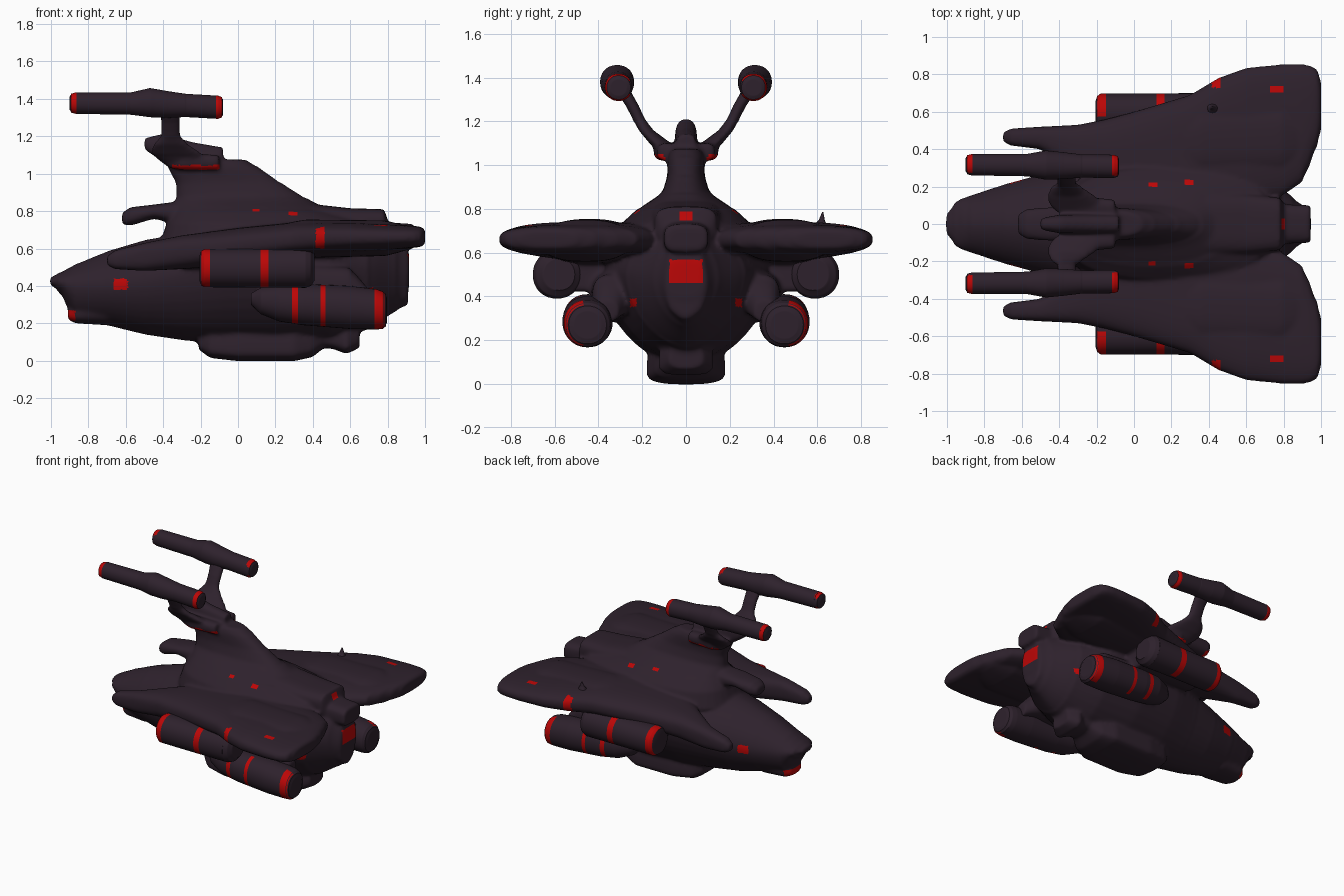
import bpy, bmesh, math

def material(name, rgb):
    m = bpy.data.materials.new(name)
    m.diffuse_color = (*rgb, 1)
    return m

HULL = material("dark plum hull", (0.027, 0.0155, 0.0255))
RED = material("signal red", (0.5, 0.002, 0.002))

def spow(v, e):
    return math.copysign(abs(v) ** e, v)

def loft(bm, rows, axis='x', mirror=False, n=70, m=40, smooth=3, e=0.8):
    """Rows: (station, y centre, half width, low, widest, high) of oval sections."""
    length = rows[-1][0] - rows[0][0]
    stations = sorted({r[0] for r in rows} |
                      {rows[0][0] + length * i / n for i in range(n + 1)})
    samples, k = [], 0
    for s in stations:
        while k < len(rows) - 2 and s > rows[k + 1][0]:
            k += 1
        a, b = rows[k], rows[k + 1]
        t = (s - a[0]) / (b[0] - a[0])
        samples.append([p + (q - p) * t for p, q in zip(a, b)])
    for _ in range(smooth):
        samples = [samples[0]] + [
            [samples[i][0]] + [(samples[i - 1][j] + 2 * samples[i][j] + samples[i + 1][j]) / 4
                               for j in range(1, 6)]
            for i in range(1, len(samples) - 1)] + [samples[-1]]
    for side in ((1, -1) if mirror else (1,)):
        rings = []
        for s, yc, hw, lo, mid, hi in samples:
            ring = []
            for i in range(m):
                a = 2 * math.pi * i / m
                c, q = spow(math.cos(a), e), spow(math.sin(a), e)
                y = side * (yc + hw * c)
                v = mid + (hi - mid if q > 0 else mid - lo) * q
                ring.append(bm.verts.new((s, y, v) if axis == 'x' else (v, y, s)))
            rings.append(ring)
        for r0, r1 in zip(rings, rings[1:]):
            for i in range(m):
                j = (i + 1) % m
                bm.faces.new((r0[i], r0[j], r1[j], r1[i]))
        bm.faces.new(rings[0])
        bm.faces.new(rings[-1])

def make_object(name, bm):
    bmesh.ops.recalc_face_normals(bm, faces=bm.faces[:])
    mesh = bpy.data.meshes.new(name)
    bm.to_mesh(mesh)
    bm.free()
    ob = bpy.data.objects.new(name, mesh)
    bpy.context.collection.objects.link(ob)
    return ob

def paint(mesh, rule):
    mesh.materials.clear()
    mesh.materials.append(HULL)
    mesh.materials.append(RED)
    for f in mesh.polygons:
        f.use_smooth = True
        f.material_index = 1 if rule(f) else 0

body = bmesh.new()
# main hull, nose to stern
loft(body, [(-1.005, 0, .05, .405, .425, .445), (-.965, 0, .11, .38, .42, .465),
            (-.93, 0, .135, .33, .42, .48), (-.88, 0, .15, .22, .40, .51),
            (-.7, 0, .21, .19, .40, .585), (-.5, 0, .265, .14, .42, .645),
            (-.3, 0, .31, .11, .46, .68), (-.1, 0, .37, .09, .5, .72),
            (.2, 0, .4, .08, .52, .76), (.5, 0, .36, .10, .52, .76),
            (.7, 0, .27, .17, .5, .72), (.85, 0, .14, .27, .48, .7),
            (.91, 0, .09, .3, .46, .66)], n=90, smooth=2, e=1.12)
# lower jaw
loft(body, [(-.91, 0, .06, .22, .25, .28), (-.87, 0, .1, .2, .25, .32),
            (-.7, 0, .13, .19, .28, .4)], n=20)
# stern engine block
loft(body, [(.7, 0, .1, .3, .45, .66), (.9, 0, .09, .31, .45, .6),
            (.915, 0, .08, .4, .5, .57)], n=20, smooth=1, e=0.6)
# keel and its tail
loft(body, [(-.21, 0, .1, .06, .09, .15), (-.15, 0, .15, .015, .06, .22),
            (0, 0, .18, -.002, .05, .25), (.3, 0, .18, -.002, .05, .25),
            (.4, 0, .14, .02, .07, .25), (.46, 0, .1, .07, .12, .25),
            (.52, 0, .1, .06, .11, .24), (.58, 0, .13, .035, .08, .22),
            (.65, 0, .08, .07, .12, .18)], n=60, smooth=1, e=0.75)
# wings with forward prongs
loft(body, [(-.7, .465, .025, .51, .535, .56), (-.66, .465, .045, .49, .54, .59),
            (-.5, .46, .06, .48, .56, .63), (-.3, .4, .13, .49, .59, .67),
            (-.15, .35, .21, .5, .6, .69), (0, .34, .26, .53, .62, .71),
            (.3, .39, .3, .56, .65, .74), (.45, .44, .34, .57, .66, .74),
            (.6, .47, .365, .58, .66, .74), (.8, .505, .35, .59, .66, .73),
            (.9, .54, .315, .6, .66, .725), (.95, .595, .25, .605, .66, .72),
            (.985, .63, .19, .61, .66, .715), (1, .63, .13, .625, .66, .7)],
     mirror=True, n=90, smooth=1, e=0.72)
# thick inner wing panels
loft(body, [(.1, .4, .12, .56, .63, .7), (.35, .44, .2, .55, .65, .755),
            (.8, .46, .2, .56, .65, .75), (.93, .45, .12, .6, .65, .71)],
     mirror=True, n=30)
# dorsal tower, stacked upward
loft(body, [(.62, 0, .34, -.42, .2, .8), (.74, 0, .29, -.38, .1, .75),
            (.8, 0, .22, -.34, .1, .5), (.87, 0, .11, -.33, 0, .36),
            (.95, 0, .085, -.33, -.1, .23), (1.04, 0, .085, -.38, -.15, .1),
            (1.075, 0, .07, -.38, -.15, .04)], axis='z', n=40)
# forward hook under the tower
loft(body, [(-.62, 0, .05, .73, .76, .79), (-.58, 0, .08, .72, .77, .82),
            (-.45, 0, .09, .76, .8, .835), (-.33, 0, .09, .73, .79, .85),
            (-.2, 0, .09, .7, .78, .87)], n=30)
# tail boom
loft(body, [(.2, 0, .17, .66, .74, .86), (.6, 0, .16, .64, .73, .815),
            (.785, 0, .14, .64, .73, .81), (.8, 0, .105, .6, .67, .74),
            (.945, 0, .1, .6, .66, .73)], n=50, smooth=1, e=0.6)
# bridge on the tower
loft(body, [(-.5, 0, .03, 1.13, 1.16, 1.19), (-.4, 0, .05, 1.06, 1.13, 1.215),
            (-.25, 0, .05, 1.04, 1.1, 1.17), (-.08, 0, .045, 1.07, 1.1, 1.14)], n=30)
# bridge side blisters
loft(body, [(-.37, .09, .03, 1.03, 1.06, 1.09), (-.3, .1, .05, 1.02, 1.06, 1.11),
            (-.1, .09, .04, 1.02, 1.06, 1.1)], mirror=True, n=25)
# antenna struts
loft(body, [(1.04, .07, .05, -.38, -.28, -.16), (1.1, .115, .05, -.46, -.34, -.18),
            (1.15, .175, .035, -.46, -.36, -.26), (1.2, .21, .028, -.41, -.36, -.31),
            (1.28, .25, .03, -.41, -.36, -.31), (1.36, .3, .035, -.43, -.37, -.31)],
     axis='z', mirror=True, n=30)
# pylons of the side and lower pods
loft(body, [(-.15, .45, .1, .45, .52, .6), (.38, .48, .12, .42, .5, .6)], mirror=True, n=20)
loft(body, [(.1, .34, .05, .3, .37, .45), (.25, .35, .09, .28, .39, .52),
            (.6, .34, .09, .31, .39, .5), (.7, .36, .05, .28, .33, .38)], mirror=True, n=25)

raw = make_object("hull_and_wings", body)
remesh = raw.modifiers.new("fuse", 'REMESH')
remesh.mode = 'VOXEL'
remesh.voxel_size = 0.012
soft = raw.modifiers.new("soften", 'SMOOTH')
soft.factor, soft.iterations = 0.5, 6
fused = bpy.data.meshes.new_from_object(raw.evaluated_get(bpy.context.evaluated_depsgraph_get()))
raw.modifiers.clear()
raw.data = fused

# red patches: x range, distance-from-centre range, z range
PATCHES = [(-.66, -.59, .1, .4, .38, .44), (-.93, -.87, 0, .12, .215, .265),
           (.415, .465, .73, .9, .6, .73), (.73, .8, .7, .74, .68, .8),
           (.27, .32, .21, .235, .7, .9), (.08, .12, .2, .222, .7, .9),
           (.87, .95, 0, .075, .465, .565), (.77, .83, 0, .035, .745, .785),
           (-.35, -.1, .08, .2, 1.022, 1.045), (.5, .8, .225, .255, .35, .39)]

def in_patch(f):
    x, y, z = f.center
    y = abs(y)
    return any(a <= x <= b and c <= y <= d and g <= z <= h for a, b, c, d, g, h in PATCHES)

paint(raw.data, in_patch)

# engine pods: (x, y, z, radius) stations, red bands along x, painted-side limit
PODS = {
    "side_pod": ([(-.205, .59, .495, .07), (-.198, .59, .495, .092), (-.18, .595, .495, .102),
                  (.1, .595, .495, .103), (.36, .59, .5, .11), (.39, .585, .5, .1),
                  (.41, .58, .5, .07)],
                 [(-.198, -.15), (.12, .165)], -.1),
    "lower_pod": ([(.07, .42, .33, .03), (.12, .43, .32, .07), (.22, .445, .31, .1),
                   (.35, .45, .3, .11), (.6, .45, .285, .115), (.74, .45, .275, .108),
                   (.775, .45, .27, .1), (.79, .45, .27, .085), (.797, .45, .27, .06)],
                  [(.29, .32), (.44, .465), (.73, .782)], .1),
    "antenna_pod": ([(-.9, .317, 1.377, .035), (-.893, .317, 1.377, .05), (-.87, .317, 1.377, .057),
                     (-.57, .315, 1.375, .06), (-.47, .315, 1.38, .078), (-.38, .312, 1.37, .072),
                     (-.28, .31, 1.365, .062), (-.105, .308, 1.355, .062),
                     (-.085, .308, 1.355, .053), (-.079, .308, 1.355, .035)],
                    [(-.893, -.862), (-.12, -.086)], -.8),
}
for name, (stations, bands, limit) in PODS.items():
    for side, label in ((1, "left"), (-1, "right")):
        bm = bmesh.new()
        loft(bm, [(x, side * y, r, z - r, z, z + r) for x, y, z, r in stations],
             n=110, m=36, smooth=1, e=0.94)
        pod = make_object(f"{name}_{label}", bm)
        paint(pod.data, lambda f: abs(f.normal.x) < .75 and side * f.normal.y > limit and
              any(a <= f.center.x <= b for a, b in bands))
        bpy.ops.object.select_all(action='DESELECT')
        bpy.context.view_layer.objects.active = pod
        pod.select_set(True)
        bpy.ops.object.shade_smooth_by_angle(angle=math.radians(40))

# small spike on one wing
bm = bmesh.new()
loft(bm, [(.71, .61, .04, .38, .42, .46), (.745, .62, .015, .4, .42, .44),
          (.785, .625, .003, .417, .42, .423)], axis='z', n=10, m=12)
paint(make_object("wing_spike", bm).data, lambda f: False)
